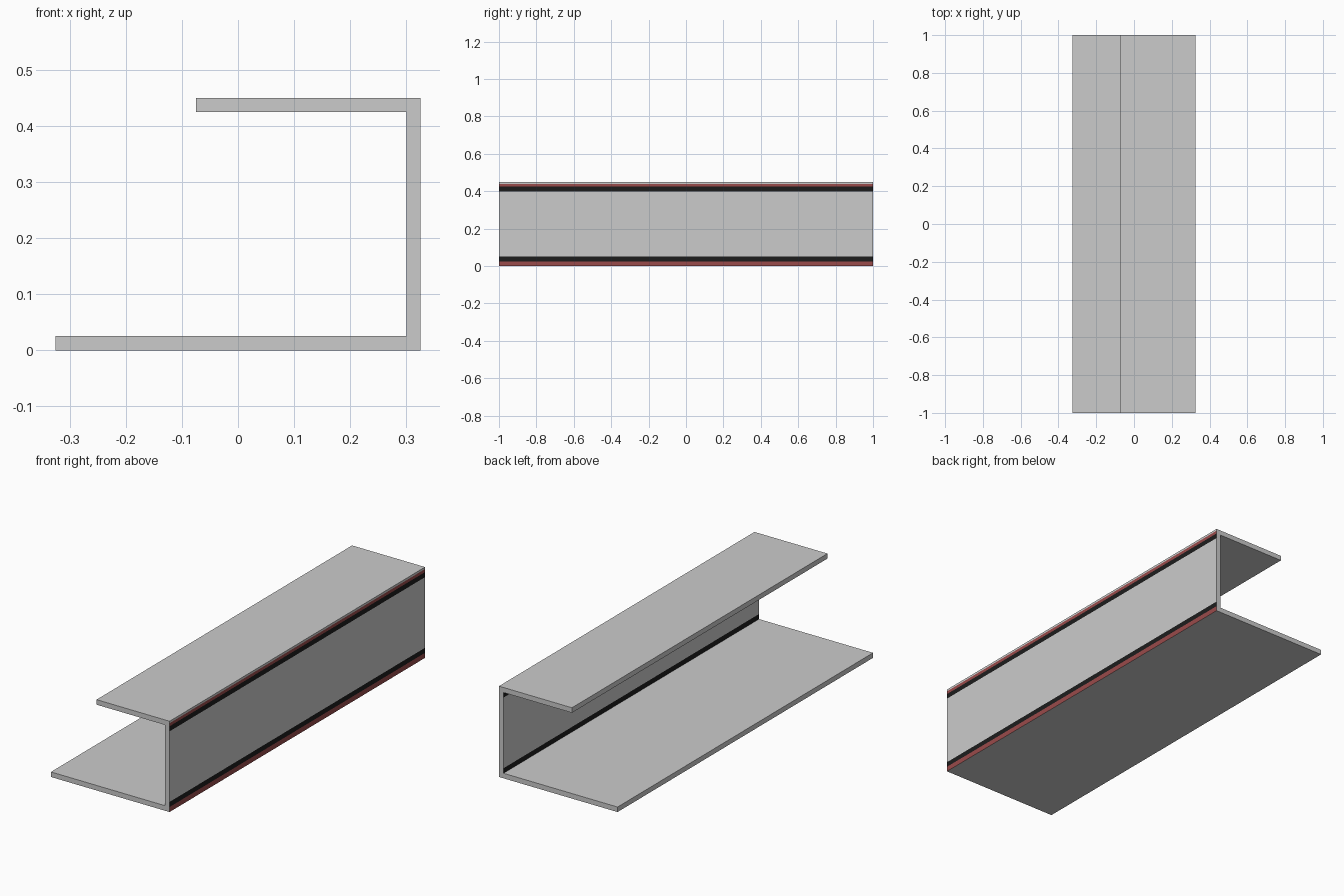
import bpy
import bmesh

cube = bpy.data.objects.get("Cube")
if cube:
    bpy.data.objects.remove(cube, do_unlink=True)

WIDTH, HEIGHT, THICK, LIP, STRIPE = 0.65, 0.45, 0.025, 0.40, 0.025
R = WIDTH / 2


def material(name, colour):
    m = bpy.data.materials.new(name)
    m.use_nodes = True
    m.diffuse_color = (*colour, 1)
    m.node_tree.nodes["Principled BSDF"].inputs["Base Color"].default_value = (*colour, 1)
    return m


grey = material("light grey", (0.6, 0.6, 0.6))
black = material("black", (0.012, 0.012, 0.012))
red = material("dull red", (0.32, 0.07, 0.07))

# Channel section, with extra points where the side stripes begin and end
low, high = THICK, HEIGHT - THICK
outer = [0, low, low + STRIPE, high - STRIPE, high, HEIGHT - 0.01, HEIGHT]
inner = [high, high - STRIPE, low + STRIPE, low]
profile = [(-R, 0)] + [(R, z) for z in outer]
profile += [(R - LIP, HEIGHT), (R - LIP, high)]
profile += [(R - THICK, z) for z in inner] + [(-R, low)]

# Extrude the section along the full length
bm = bmesh.new()
end = bm.faces.new([bm.verts.new((x, -1, z)) for x, z in profile])
result = bmesh.ops.extrude_face_region(bm, geom=[end], use_keep_orig=True)
for v in result["geom"]:
    if isinstance(v, bmesh.types.BMVert):
        v.co.y = 1
bmesh.ops.recalc_face_normals(bm, faces=bm.faces[:])

# Colour the stripes on the web and on the outer flange edges
for f in bm.faces:
    c = f.calc_center_median()
    if abs(f.normal.x) > 0.9 and c.x > R - 2 * THICK:
        if low < c.z < low + STRIPE or high - STRIPE < c.z < high:
            f.material_index = 1
        elif c.z < low or high < c.z < HEIGHT - 0.01:
            f.material_index = 2

mesh = bpy.data.meshes.new("channel_beam")
bm.to_mesh(mesh)
bm.free()
for m in (grey, black, red):
    mesh.materials.append(m)
beam = bpy.data.objects.new("channel_beam", mesh)
bpy.context.collection.objects.link(beam)
